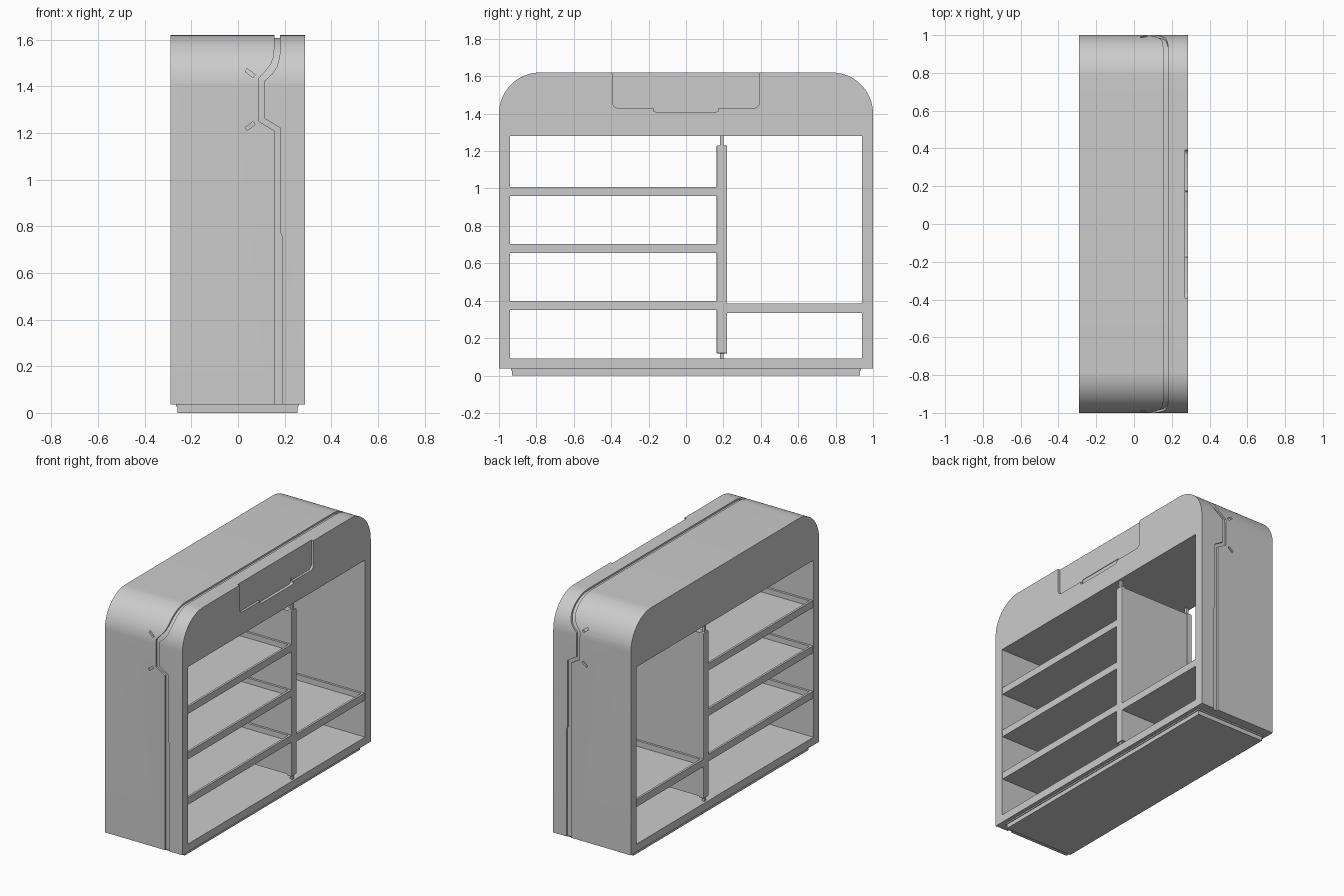
import bpy, bmesh, math

if "Cube" in bpy.data.objects:
    bpy.data.objects.remove(bpy.data.objects["Cube"])

BACK, FRONT = -0.29, 0.287


def prism(name, pts, axis, a, b):
    """Extrude a 2D outline along x (pts are y,z) or along y (pts are x,z)."""
    bm = bmesh.new()
    vs = [bm.verts.new((a, p, q) if axis == 'x' else (p, a, q)) for p, q in pts]
    face = bm.faces.new(vs)
    ext = bmesh.ops.extrude_face_region(bm, geom=[face])
    move = (b - a, 0, 0) if axis == 'x' else (0, b - a, 0)
    bmesh.ops.translate(bm, vec=move,
                        verts=[v for v in ext['geom'] if isinstance(v, bmesh.types.BMVert)])
    bmesh.ops.recalc_face_normals(bm, faces=bm.faces)
    me = bpy.data.meshes.new(name)
    bm.to_mesh(me)
    bm.free()
    ob = bpy.data.objects.new(name, me)
    bpy.context.collection.objects.link(ob)
    return ob


def box(name, x0, x1, y0, y1, z0, z1, bevel=0):
    ob = prism(name, [(y0, z0), (y1, z0), (y1, z1), (y0, z1)], 'x', x0, x1)
    if bevel:
        m = ob.modifiers.new('bevel', 'BEVEL')
        m.width, m.segments = bevel, 2
    return ob


def cut(ob, cutter):
    m = ob.modifiers.new('cut', 'BOOLEAN')
    m.operation, m.object, m.solver = 'DIFFERENCE', cutter, 'EXACT'
    bpy.context.view_layer.objects.active = ob
    bpy.ops.object.modifier_apply(modifier=m.name)
    bpy.data.objects.remove(cutter)


def arch(half, z0, z1, r, n=20):
    """Outline with a flat bottom and rounded upper corners."""
    arc = [(half - r + r * math.cos(t), z1 - r + r * math.sin(t))
           for t in (math.pi / 2 * i / n for i in range(n + 1))]
    return [(half, z0)] + arc + [(-y, z) for y, z in reversed(arc)] + [(-half, z0)]


def rounded_bottom(half, z0, z1, r, n=5):
    """Outline with a flat top and rounded lower corners."""
    arc = [(half - r + r * math.sin(t), z0 + r - r * math.cos(t))
           for t in (math.pi / 2 * i / n for i in range(n + 1))]
    return [(-half, z1)] + [(-y, z) for y, z in reversed(arc)] + arc + [(half, z1)]


# Outer cabinet frame with a through opening
body = prism('cabinet_frame', arch(1.0, 0.037, 1.62, 0.22), 'x', BACK, FRONT)
cut(body, box('opening_cutter', -1, 1, -0.94, 0.94, 0.09, 1.28))

# Shallow panel recess and finger notch in the front header
cut(body, prism('recess_cutter', rounded_bottom(0.393, 1.43, 1.7, 0.03), 'x', 0.271, 0.4))
cut(body, prism('notch_cutter', rounded_bottom(0.175, 1.41, 1.45, 0.012), 'x', 0.267, 0.4))

# Shallow groove wrapping over the sides and top, with a stepped kink
groove_back = [(.156, 1.7), (.156, 1.56), (.152, 1.525), (.142, 1.497), (.124, 1.473),
               (.09, 1.435), (.09, 1.25), (.156, 1.21), (.156, -.1)]
groove_front = [(.19, -.1), (.19, .755), (.181, .775), (.181, 1.222), (.114, 1.262),
                (.114, 1.424), (.148, 1.455), (.166, 1.482), (.178, 1.525), (.181, 1.56),
                (.181, 1.7)]
outlines = [groove_back + groove_front]
# Two small slanted slots beside the kink
for zc, sign in ((1.457, -1), (1.23, 1)):
    dx, dz = 0.017, 0.013 * sign
    nx, nz = -0.0045 * sign, 0.006
    c = 0.052
    outlines.append([(c - dx - nx, zc - dz - nz), (c + dx - nx, zc + dz - nz),
                     (c + dx + nx, zc + dz + nz), (c - dx + nx, zc - dz + nz)])
for pts in outlines:
    groove = prism('groove_cutter', pts, 'y', -1.2, 1.2)
    cut(groove, prism('groove_core', arch(0.988, -0.3, 1.608, 0.208), 'x', -0.6, 0.6))
    cut(body, groove)

bpy.ops.object.select_all(action='DESELECT')
body.select_set(True)
bpy.context.view_layer.objects.active = body
bpy.ops.object.shade_smooth_by_angle(angle=math.radians(25))

# Plinth
box('plinth', -0.26, 0.255, -0.93, 0.93, 0.0, 0.037)
box('plinth_lip', -0.265, 0.26, -0.935, 0.935, 0.028, 0.037)

# Divider board with edge posts and pivot pins
box('divider_panel', -0.25, 0.25, 0.17, 0.215, 0.125, 1.225)
for side, x0, x1 in (('back', BACK + 0.005, -0.25), ('front', 0.25, FRONT - 0.005)):
    box('divider_post_' + side, x0, x1, 0.164, 0.22, 0.118, 1.23, 0.004)
    xc = (x0 + x1) / 2
    for z0, z1 in ((0.088, 0.12), (1.228, 1.282)):
        box('divider_pin_' + side, xc - 0.009, xc + 0.009, 0.183, 0.2, z0, z1)


# Tray shelves with raised rims
def tray(name, y0, y1, z0, z1):
    shelf = box(name, BACK + 0.005, FRONT - 0.005, y0, y1, z0, z1)
    cut(shelf, box('tray_cutter', BACK + 0.02, FRONT - 0.02,
                   y0 + 0.015, y1 - 0.015, z0 + 0.012, z1 + 0.1))


for i, z in enumerate((0.35, 0.655, 0.96)):
    tray(f'left_shelf_{i + 1}', -0.94, 0.166, z, z + 0.048)
tray('right_shelf', 0.219, 0.94, 0.335, 0.385)
